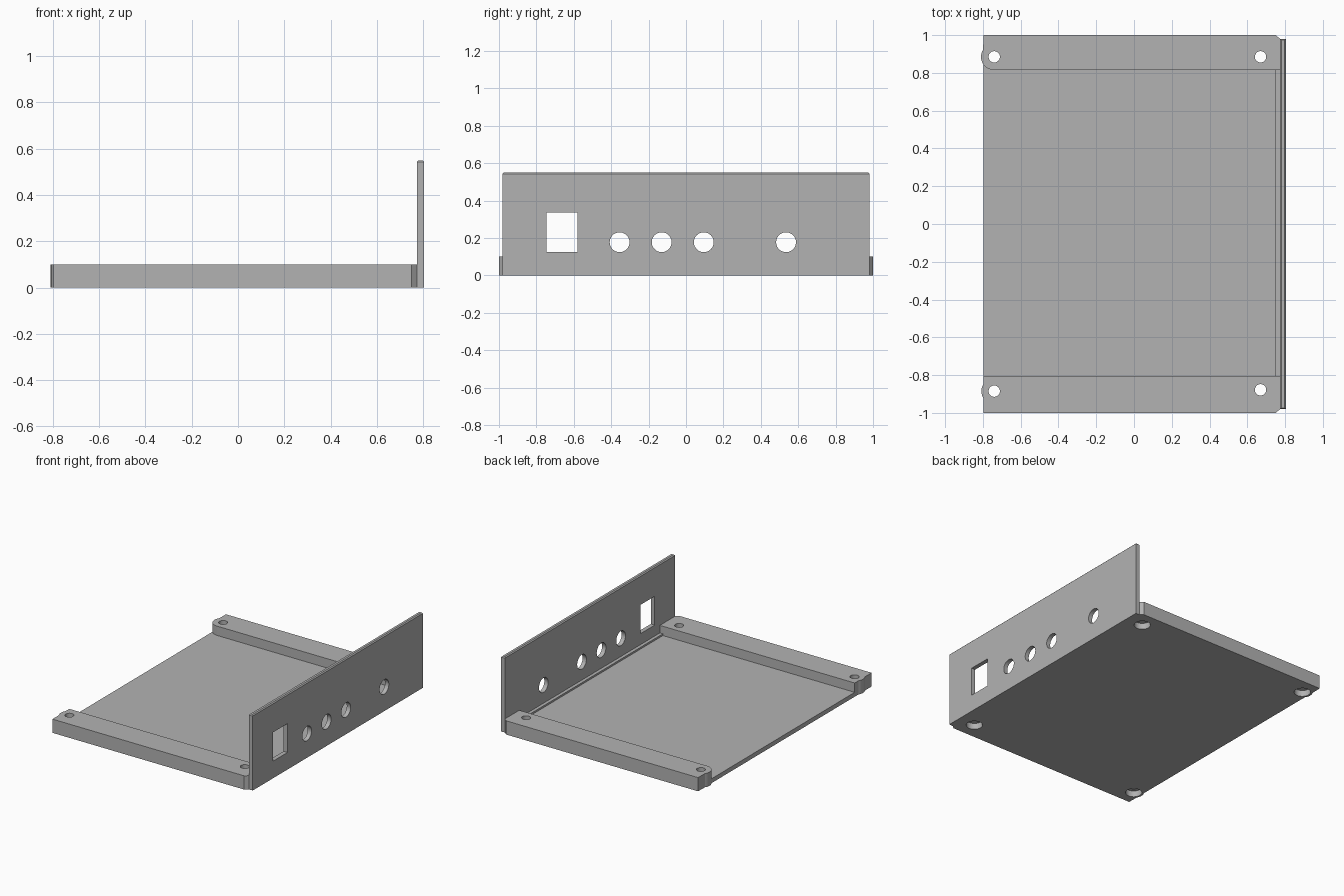
import bpy, bmesh
from math import radians, cos, sin

cube = bpy.data.objects.get("Cube")
if cube:
    bpy.data.objects.remove(cube, do_unlink=True)

grey = bpy.data.materials.new("plain grey")
grey.use_nodes = True
grey.diffuse_color = (0.45, 0.45, 0.45, 1)
grey.node_tree.nodes["Principled BSDF"].inputs["Base Color"].default_value = grey.diffuse_color


def arc(cx, cy, r, start, end, steps=10):
    angles = [radians(start + (end - start) * i / steps) for i in range(steps + 1)]
    return [(cx + r * cos(a), cy + r * sin(a)) for a in angles]


def circle(cx, cy, r, n=40):
    return arc(cx, cy, r, 0, 360, n)[:-1]


def rect(x0, x1, y0, y1):
    return [(x0, y0), (x1, y0), (x1, y1), (x0, y1)]


def prism(name, outline, lo, hi, axis="z"):
    """Extrude a closed outline along z, or a (y, z) outline along x."""
    bm = bmesh.new()
    place = (lambda a, b: (a, b, lo)) if axis == "z" else (lambda a, b: (lo, a, b))
    face = bm.faces.new([bm.verts.new(place(a, b)) for a, b in outline])
    top = bmesh.ops.extrude_face_region(bm, geom=[face])["geom"]
    step = (0, 0, hi - lo) if axis == "z" else (hi - lo, 0, 0)
    bmesh.ops.translate(bm, vec=step, verts=[g for g in top if isinstance(g, bmesh.types.BMVert)])
    bmesh.ops.recalc_face_normals(bm, faces=bm.faces)
    mesh = bpy.data.meshes.new(name)
    bm.to_mesh(mesh)
    bm.free()
    mesh.materials.append(grey)
    obj = bpy.data.objects.new(name, mesh)
    bpy.context.collection.objects.link(obj)
    return obj


def activate(obj):
    bpy.ops.object.select_all(action="DESELECT")
    obj.select_set(True)
    bpy.context.view_layer.objects.active = obj


def combine(obj, other, operation):
    other.hide_render = True
    mod = obj.modifiers.new(operation, "BOOLEAN")
    mod.operation, mod.object, mod.solver = operation, other, "EXACT"
    activate(obj)
    bpy.ops.object.modifier_apply(modifier=mod.name)
    bpy.data.objects.remove(other, do_unlink=True)


LEFT, RIGHT, BOSS = -0.797, 0.774, 0.068
HOLE_X, HOLE_Y = -0.74, 0.885

# Outer corners shared by plate and rails
front_corners = [(LEFT, -1), (0.75, -1), (RIGHT, -0.98)]
back_corners = [(RIGHT, 0.98), (0.75, 1), (LEFT, 1)]
front_boss = arc(HOLE_X, -HOLE_Y, BOSS, 147, 213)
back_boss = arc(HOLE_X, HOLE_Y, BOSS, 147, 213)

# Floor plate with rails and a low lip along the panel
tray = prism("base_tray", front_corners + back_corners + back_boss + front_boss, 0, 0.032)
front_rail = prism("front_rail", front_corners + [(RIGHT, -0.805), (LEFT, -0.805)] + front_boss, 0, 0.1)
back_rail = prism("back_rail", [(RIGHT, 0.815)] + back_corners
                  + arc(HOLE_X, HOLE_Y, BOSS + 0.002, 147, 270, 16), 0, 0.1)
lip = prism("panel_lip", rect(0.75, RIGHT, -0.9, 0.9), 0, 0.045)
for part in (front_rail, back_rail, lip):
    combine(tray, part, "UNION")

# Screw holes, widened from below
for x, y in ((HOLE_X, HOLE_Y), (HOLE_X, -HOLE_Y), (0.67, HOLE_Y), (0.67, -0.878)):
    combine(tray, prism("screw_cutter", circle(x, y, 0.03), -0.1, 0.2), "DIFFERENCE")
    combine(tray, prism("recess_cutter", circle(x, y, 0.055), -0.1, 0.045), "DIFFERENCE")

# Upright panel with a chamfered top edge
panel = prism("side_panel", rect(-0.98, 0.98, 0, 0.55), RIGHT, 0.805, "x")
bm = bmesh.new()
bm.from_mesh(panel.data)
rim = [e for e in bm.edges if all(v.co.z > 0.5 for v in e.verts)]
bmesh.ops.bevel(bm, geom=rim, offset=0.007, segments=1, affect="EDGES")
bm.to_mesh(panel.data)
bm.free()

# Socket window and round connector holes
combine(panel, prism("window_cutter", rect(-0.745, -0.58, 0.125, 0.335), 0.7, 0.9, "x"), "DIFFERENCE")
for y in (-0.355, -0.13, 0.095, 0.535):
    combine(panel, prism("socket_cutter", circle(y, 0.177, 0.053), 0.7, 0.9, "x"), "DIFFERENCE")

for obj in (tray, panel):
    activate(obj)
    bpy.ops.object.shade_smooth_by_angle(angle=radians(25))
